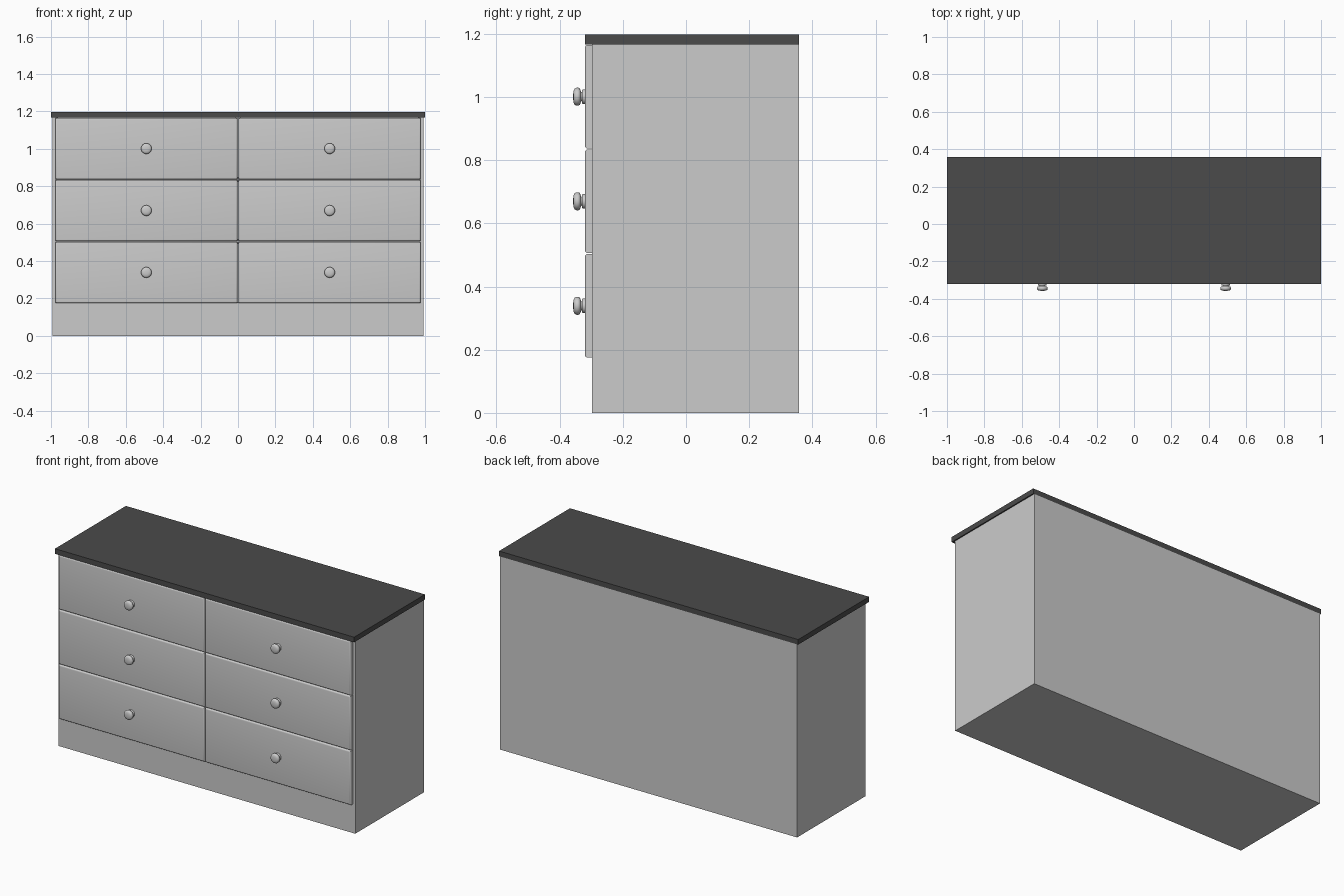
import bpy, bmesh, math
from mathutils import Matrix

if "Cube" in bpy.data.objects:
    bpy.data.objects.remove(bpy.data.objects["Cube"])


def add_object(name, bm, mat=None):
    bmesh.ops.recalc_face_normals(bm, faces=bm.faces[:])
    me = bpy.data.meshes.new(name)
    bm.to_mesh(me)
    bm.free()
    ob = bpy.data.objects.new(name, me)
    bpy.context.collection.objects.link(ob)
    if mat:
        me.materials.append(mat)
    return ob


def smooth(ob, angle):
    bpy.ops.object.select_all(action='DESELECT')
    ob.select_set(True)
    bpy.context.view_layer.objects.active = ob
    bpy.ops.object.shade_smooth_by_angle(angle=math.radians(angle))


def box(name, x, y, z, mat=None, front_bevel=0):
    bm = bmesh.new()
    bmesh.ops.create_cube(bm, size=1)
    for v in bm.verts:
        v.co = [r[0] if c < 0 else r[1] for c, r in zip(v.co, (x, y, z))]
    if front_bevel:
        # round only the edges of the front face
        edges = [e for e in bm.edges if all(v.co.y < y[0] + 1e-5 for v in e.verts)]
        bmesh.ops.bevel(bm, geom=edges, offset=front_bevel, segments=4,
                        profile=0.5, affect='EDGES')
    ob = add_object(name, bm, mat)
    if front_bevel:
        smooth(ob, 35)
    return ob


def knob(name, x, y, z):
    # (radius, distance in front of the drawer)
    profile = [(0, 0), (.023, 0), (.023, .007), (.021, .009), (.015, .010), (.014, .012),
               (.020, .0135), (.026, .016), (.0285, .021), (.0285, .027),
               (.026, .032), (.020, .0355), (.010, .037), (0, .0375)]
    bm = bmesh.new()
    verts = [bm.verts.new((r, -d, 0)) for r, d in profile]
    edges = [bm.edges.new(p) for p in zip(verts, verts[1:])]
    bmesh.ops.spin(bm, geom=verts + edges, cent=(0, 0, 0), axis=(0, 1, 0),
                   angle=math.tau, steps=32)
    bmesh.ops.remove_doubles(bm, verts=bm.verts[:], dist=1e-5)
    bmesh.ops.transform(bm, matrix=Matrix.Translation((x, y, z)), verts=bm.verts[:])
    smooth(add_object(name, bm), 50)


dark = bpy.data.materials.new("dark_top")
dark.diffuse_color = (0.07, 0.07, 0.07, 1)
dark.use_nodes = True
dark.node_tree.nodes["Principled BSDF"].inputs["Base Color"].default_value = dark.diffuse_color

W, IN = 0.993, 0.963              # outer and inner half widths of the carcass
FRONT, BACK, FACE = -0.298, 0.357, -0.32
TOP = 1.167

# Carcass: the back panel laps over the right side panel
box("worktop", (-1, 1), (FACE, BACK), (TOP, 1.198), dark)
box("left_side_panel", (-W, -IN), (FRONT, BACK), (0, TOP))
box("right_side_panel", (IN, W), (FRONT, BACK - 0.02), (0, TOP))
box("back_panel", (-IN, W), (BACK - 0.02, BACK), (0, TOP))
box("plinth", (-IN, IN), (FRONT, FRONT + 0.03), (0, 0.18))
box("base_panel", (-IN, IN), (FRONT + 0.03, BACK - 0.02), (0, 0.03))
box("centre_divider", (-0.015, 0.015), (FRONT + 0.03, BACK - 0.02), (0.03, TOP))

# Drawers, three per side, with a rail behind each gap
for row in range(3):
    z0 = 0.175 + row * 0.331
    if row:
        box(f"rail_{row}", (-IN, IN), (FRONT, FRONT + 0.03), (z0 - 0.015, z0 + 0.012))
    for side, xr in (("left", (-0.977, -0.003)), ("right", (0.003, 0.977))):
        box(f"{side}_drawer_front_{row + 1}", xr, (FACE, FRONT), (z0, z0 + 0.328),
            front_bevel=0.009)
        knob(f"{side}_knob_{row + 1}", sum(xr) / 2, FACE, z0 + 0.164)
